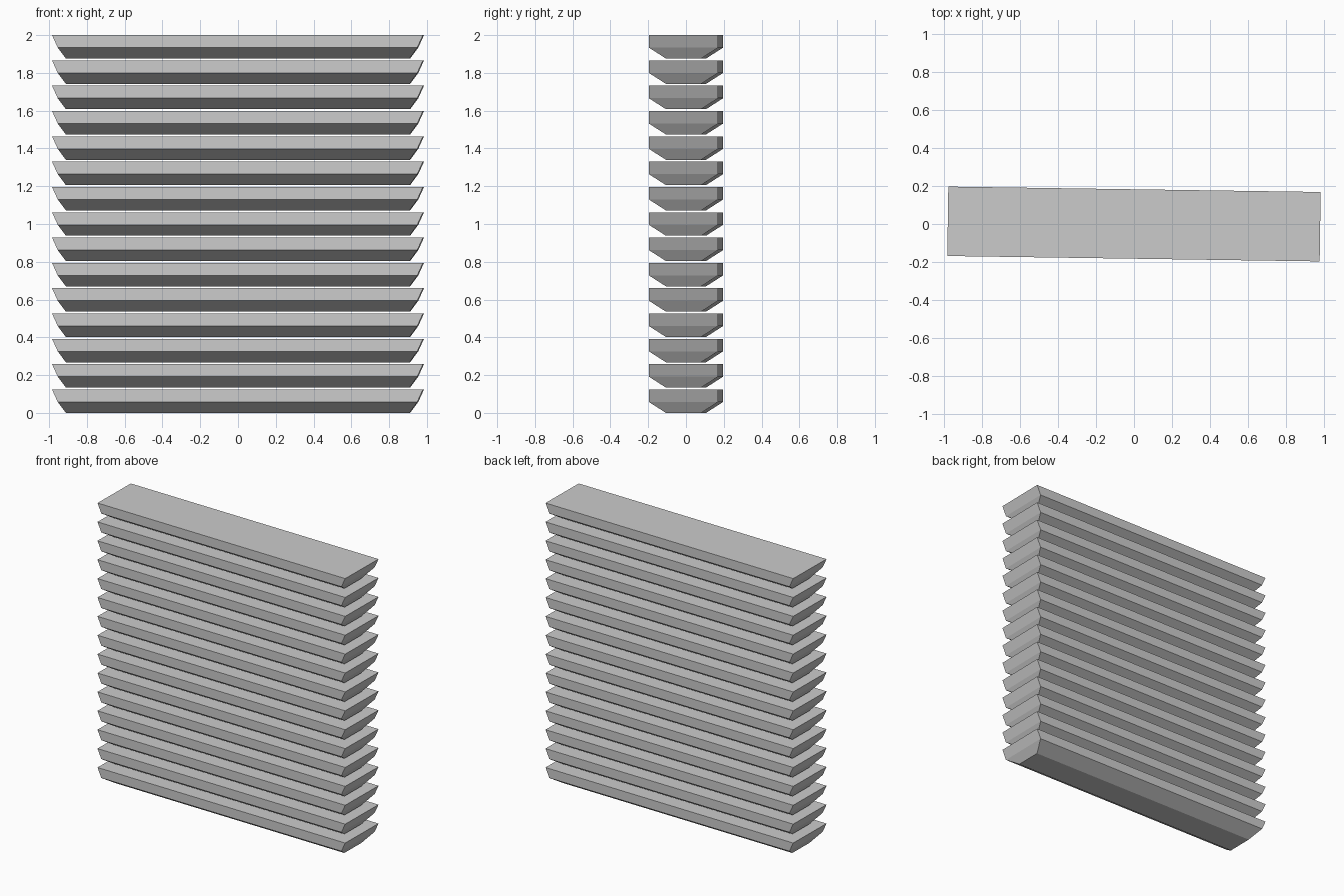
import bpy, bmesh, math
from mathutils import Matrix

if "Cube" in bpy.data.objects:
    bpy.data.objects.remove(bpy.data.objects["Cube"])

COUNT = 15
PITCH = 0.134

# Slat section levels: z, half length, half depth
LEVELS = [(0.0, 0.91, 0.093), (0.058, 0.952, 0.183), (0.124, 0.982, 0.183)]


def slat_mesh():
    bm = bmesh.new()
    rings = [[bm.verts.new((sx * hx, sy * hy, z))
              for sx, sy in ((-1, -1), (1, -1), (1, 1), (-1, 1))]
             for z, hx, hy in LEVELS]
    # Underside and top
    bm.faces.new(rings[0][::-1])
    bm.faces.new(rings[-1])
    # Bevelled lower band and upright upper band
    for low, high in zip(rings, rings[1:]):
        for i in range(4):
            j = (i + 1) % 4
            bm.faces.new((low[i], low[j], high[j], high[i]))
    # Slight skew of the stack about the vertical
    bmesh.ops.rotate(bm, verts=bm.verts, cent=(0, 0, 0),
                     matrix=Matrix.Rotation(math.radians(-0.83), 3, 'Z'))
    bmesh.ops.recalc_face_normals(bm, faces=bm.faces)
    mesh = bpy.data.meshes.new("slat")
    bm.to_mesh(mesh)
    bm.free()
    return mesh


# Stack of identical slats
mesh = slat_mesh()
for n in range(COUNT):
    slat = bpy.data.objects.new(f"slat_{n + 1:02d}", mesh)
    slat.location.z = n * PITCH
    bpy.context.collection.objects.link(slat)
